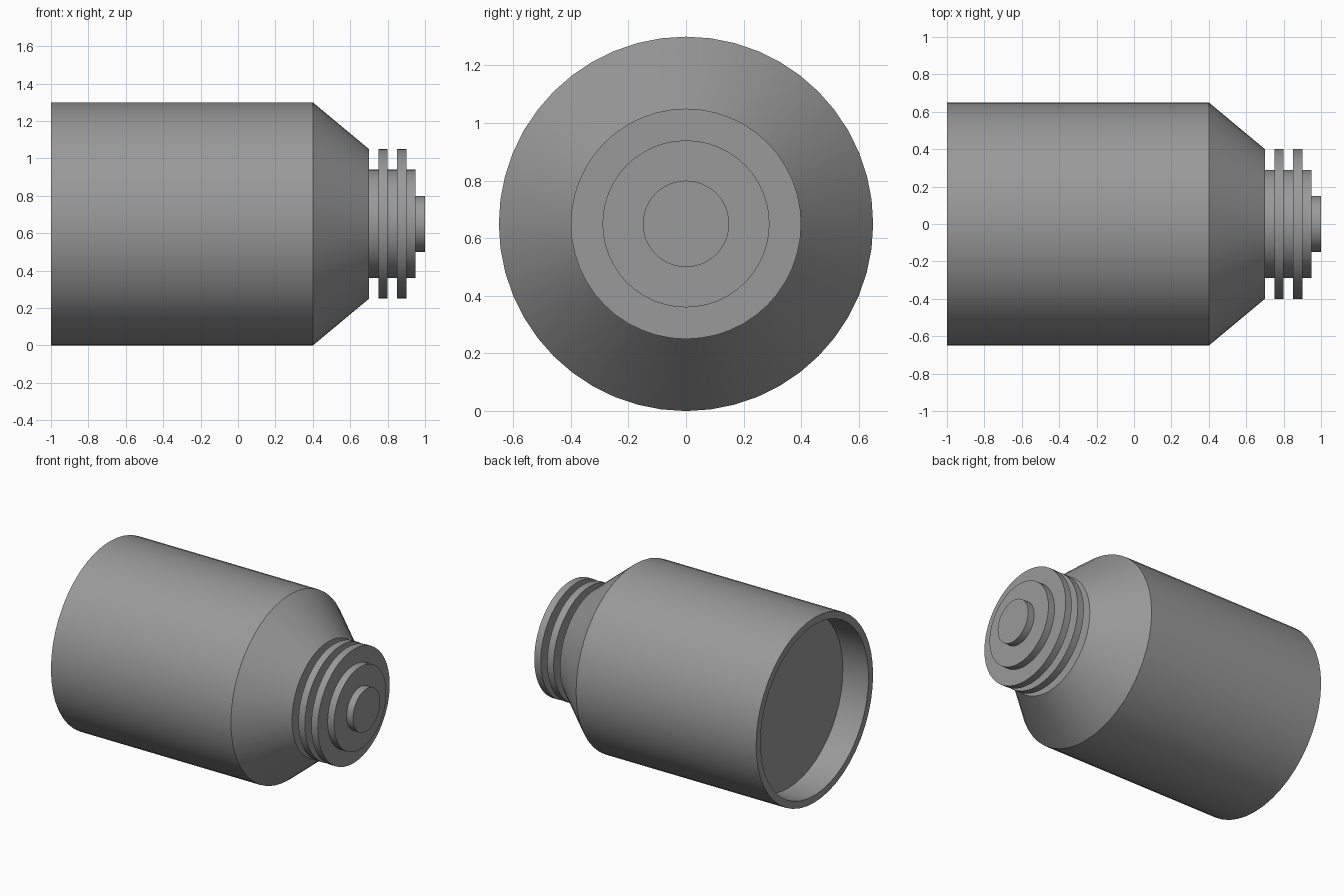
import bpy
import bmesh
import math

SEGMENTS = 48
AXIS_HEIGHT = 0.65

cube = bpy.data.objects.get("Cube")
if cube:
    bpy.data.objects.remove(cube, do_unlink=True)

# Single plain grey finish
grey = bpy.data.materials.new("plain_grey")
grey.use_nodes = True
colour = (0.32, 0.32, 0.32, 1)
grey.diffuse_color = colour
for node in grey.node_tree.nodes:
    if node.type == "BSDF_PRINCIPLED":
        node.inputs["Base Color"].default_value = colour


def lathe(name, profile):
    """Turn a list of (x, radius) points around the lengthwise axis."""
    bm = bmesh.new()
    verts = [bm.verts.new((x, 0, r)) for x, r in profile]
    edges = [bm.edges.new(pair) for pair in zip(verts, verts[1:])]
    bmesh.ops.spin(bm, geom=verts + edges, cent=(0, 0, 0), axis=(1, 0, 0),
                   angle=math.tau, steps=SEGMENTS)
    bmesh.ops.remove_doubles(bm, verts=bm.verts, dist=0.0001)
    bmesh.ops.recalc_face_normals(bm, faces=bm.faces)
    mesh = bpy.data.meshes.new(name)
    bm.to_mesh(mesh)
    bm.free()
    mesh.materials.append(grey)
    obj = bpy.data.objects.new(name, mesh)
    obj.location.z = AXIS_HEIGHT
    bpy.context.collection.objects.link(obj)
    bpy.ops.object.select_all(action="DESELECT")
    obj.select_set(True)
    bpy.context.view_layer.objects.active = obj
    bpy.ops.object.shade_smooth_by_angle(angle=math.radians(30))
    return obj


def disc(name, start, end, radius):
    """Solid cylinder along the lengthwise axis."""
    return lathe(name, [(start, 0), (start, radius), (end, radius), (end, 0)])


# Main barrel with recessed base and tapered shoulder
lathe("body", [(-0.8, 0), (-0.8, 0.6), (-1, 0.6), (-1, 0.65),
               (0.4, 0.65), (0.7, 0.4), (0.7, 0)])

# Neck, its two flanges and the end tip
disc("neck", 0.7, 0.95, 0.29)
for label, start in (("inner_flange", 0.75), ("outer_flange", 0.85)):
    disc(label, start, start + 0.05, 0.4)
disc("end_tip", 0.95, 1, 0.15)
